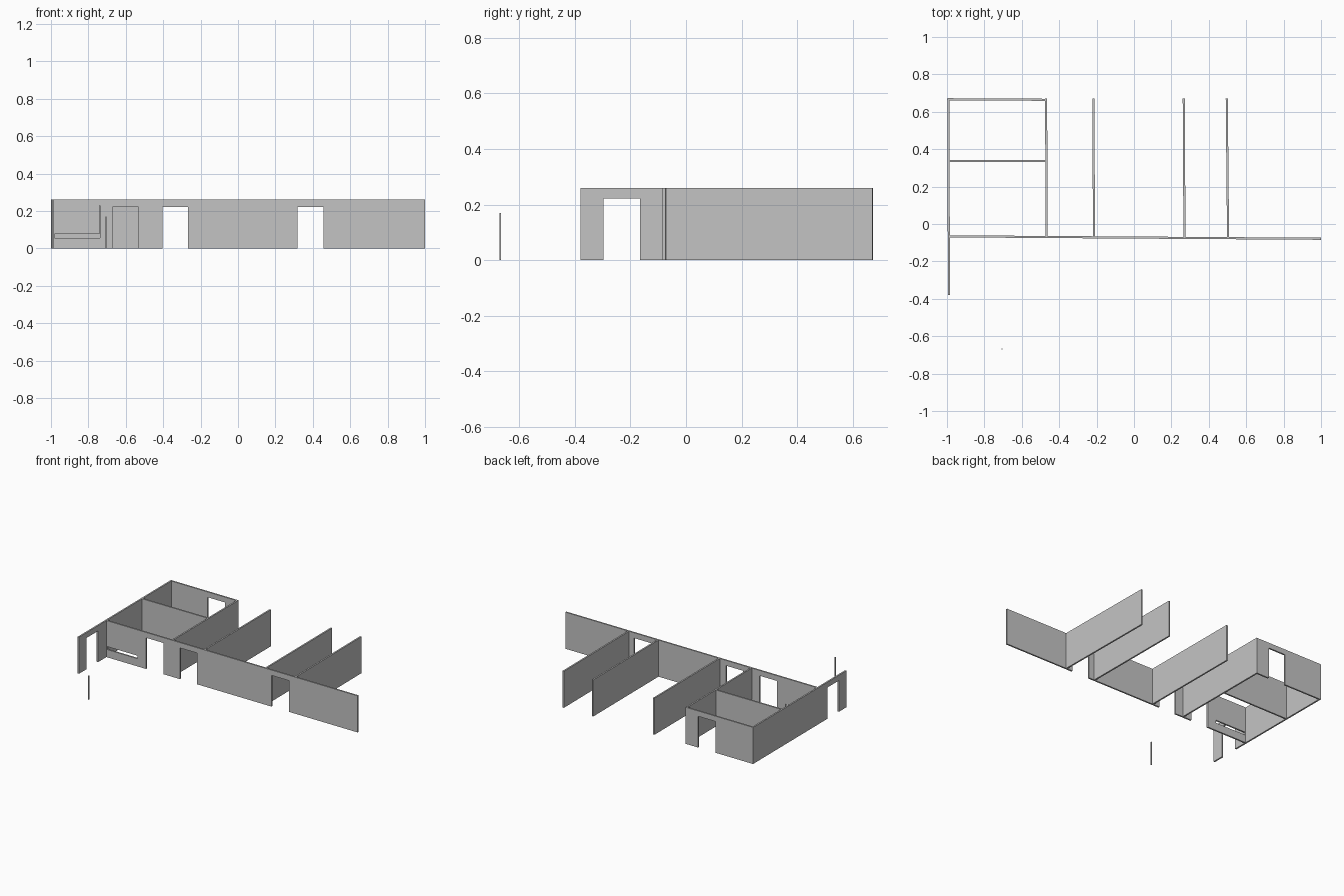
import bpy
import bmesh
from mathutils import Matrix, Vector

if "Cube" in bpy.data.objects:
    bpy.data.objects.remove(bpy.data.objects["Cube"])

HEIGHT, DOOR_TOP, THICK = 0.26, 0.222, 0.011

grey = bpy.data.materials.new("plain_grey")
grey.use_nodes = True
grey.diffuse_color = (0.55, 0.55, 0.55, 1)
grey.node_tree.nodes["Principled BSDF"].inputs["Base Color"].default_value = (0.55, 0.55, 0.55, 1)


def make_object(name, bm):
    bmesh.ops.recalc_face_normals(bm, faces=bm.faces)
    mesh = bpy.data.meshes.new(name)
    bm.to_mesh(mesh)
    bm.free()
    mesh.materials.append(grey)
    obj = bpy.data.objects.new(name, mesh)
    bpy.context.collection.objects.link(obj)
    return obj


def box(name, low, high):
    low, high = Vector(low), Vector(high)
    bm = bmesh.new()
    bmesh.ops.create_cube(bm, size=1, matrix=Matrix.Translation((low + high) / 2)
                          @ Matrix.Diagonal((*(high - low), 1)))
    return make_object(name, bm)


def wall(name, start, end, doors=()):
    """Upright wall profile with doorways (distances from start), extruded to its thickness."""
    start, end = Vector((*start, 0)), Vector((*end, 0))
    along = (end - start).normalized()
    side = Vector((-along.y, along.x, 0)) * THICK
    profile = [(0, 0)]
    for a, b in doors:
        profile += [(a, 0), (a, DOOR_TOP), (b, DOOR_TOP), (b, 0)]
    length = (end - start).length
    profile += [(length, 0), (length, HEIGHT), (0, HEIGHT)]
    bm = bmesh.new()
    verts = [bm.verts.new(start + along * d + Vector((0, 0, z)) - side / 2) for d, z in profile]
    face = bm.faces.new(verts)
    new = bmesh.ops.extrude_face_region(bm, geom=[face])["geom"]
    bmesh.ops.translate(bm, vec=side, verts=[v for v in new if isinstance(v, bmesh.types.BMVert)])
    return make_object(name, bm)


# Long corridor wall with three doorways
corridor = wall("corridor_wall", (-0.995, -0.066), (1, -0.079),
                [(0.325, 0.462), (0.592, 0.727), (1.313, 1.451)])

# Window slot and its narrow upright joint
for low, high in [((-0.98, -0.1, 0.055), (-0.738, -0.03, 0.076)),
                  ((-0.74, -0.1, 0.07), (-0.738, -0.03, 0.23))]:
    cutter = box("window_cutter", low, high)
    cutter.hide_render = True
    cut = corridor.modifiers.new("window_cut", 'BOOLEAN')
    cut.operation, cut.solver, cut.object = 'DIFFERENCE', 'EXACT', cutter
    bpy.context.view_layer.objects.active = corridor
    bpy.ops.object.modifier_apply(modifier=cut.name)
    bpy.data.objects.remove(cutter)

# Enclosed rooms
wall("outer_side_wall", (-0.989, -0.38), (-0.993, 0.672), [(0.083, 0.215)])
wall("back_wall", (-0.995, 0.667), (-0.466, 0.664), [(0.295, 0.43)])
wall("room_divider", (-0.99, 0.337), (-0.468, 0.337))

# Parallel cross walls
for i, (x_front, x_back) in enumerate([(-0.467, -0.47), (-0.214, -0.217),
                                       (0.27, 0.266), (0.503, 0.496)]):
    wall(f"cross_wall_{i + 1}", (x_front, -0.07), (x_back, 0.67))

# Free standing post
box("post", (-0.709, -0.671, 0), (-0.703, -0.665, 0.17))
